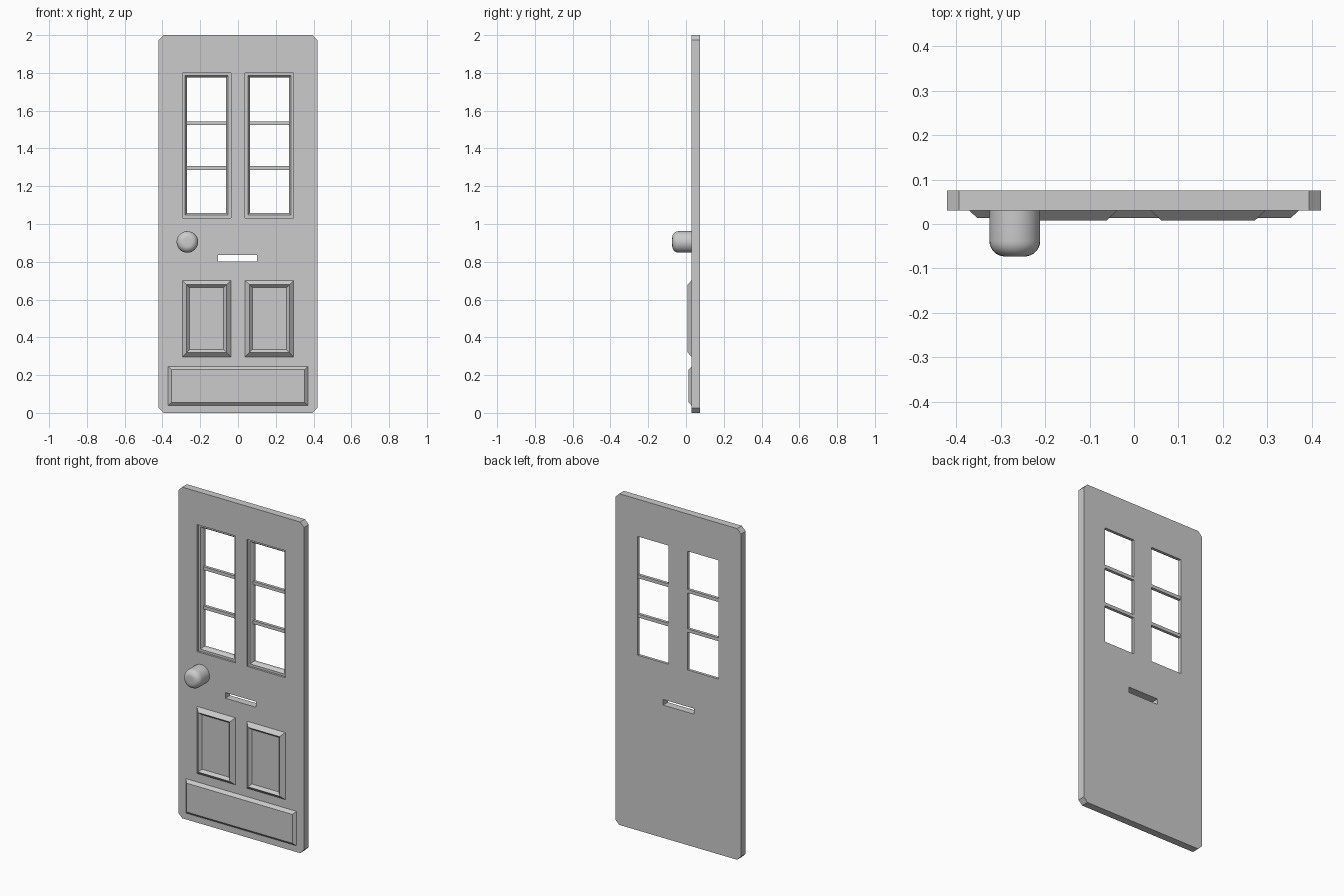
import bpy, bmesh, math

cube = bpy.data.objects.get("Cube")
if cube:
    bpy.data.objects.remove(cube, do_unlink=True)

grey = bpy.data.materials.new("door grey")
grey.use_nodes = True
COLOUR = (0.6, 0.6, 0.6, 1)
grey.diffuse_color = COLOUR
grey.node_tree.nodes["Principled BSDF"].inputs["Base Color"].default_value = COLOUR

FRONT, BACK = 0.03, 0.075


def loft(name, rings):
    """Skin closed rings of points, capping both ends."""
    bm = bmesh.new()
    loops = [[bm.verts.new(p) for p in ring] for ring in rings]
    for a, b in zip(loops, loops[1:]):
        for i in range(len(a)):
            j = (i + 1) % len(a)
            bm.faces.new((a[i], a[j], b[j], b[i]))
    bm.faces.new(loops[0])
    bm.faces.new(loops[-1])
    bmesh.ops.recalc_face_normals(bm, faces=bm.faces)
    mesh = bpy.data.meshes.new(name)
    bm.to_mesh(mesh)
    bm.free()
    obj = bpy.data.objects.new(name, mesh)
    bpy.context.collection.objects.link(obj)
    mesh.materials.append(grey)
    return obj


def stepped(name, rect, steps):
    """Rectangle (x0, x1, z0, z1) lofted through (depth y, inset) steps."""
    x0, x1, z0, z1 = rect
    return loft(name, [[(x0 + i, y, z0 + i), (x1 - i, y, z0 + i),
                        (x1 - i, y, z1 - i), (x0 + i, y, z1 - i)] for y, i in steps])


def cut(target, cutter):
    cutter.hide_render = True
    mod = target.modifiers.new("cut", 'BOOLEAN')
    mod.operation, mod.solver, mod.object = 'DIFFERENCE', 'EXACT', cutter
    bpy.context.view_layer.objects.active = target
    bpy.ops.object.modifier_apply(modifier=mod.name)
    bpy.data.objects.remove(cutter, do_unlink=True)


# Slab with clipped corners
w, h, c = 0.42, 2.0, 0.026
outline = [(-w + c, 0), (w - c, 0), (w, c), (w, h - c),
           (w - c, h), (-w + c, h), (-w, h - c), (-w, c)]
door = loft("door_slab", [[(x, y, z) for x, z in outline] for y in (FRONT, BACK)])

# Letter slot
cut(door, stepped("slot_cutter", (-0.105, 0.1, 0.802, 0.836), [(0, 0), (0.1, 0)]))

for side, sx in (("right", -1), ("left", 1)):
    x0, x1 = sorted((sx * 0.038, sx * 0.295))
    # Stepped window opening
    cut(door, stepped("window_cutter", (x0, x1, 1.033, 1.80),
                      [(0, 0), (0.042, 0), (0.042, 0.014), (0.058, 0.025), (0.1, 0.025)]))
    # Glazing bars
    for n, z in (("lower", 1.296), ("upper", 1.533)):
        stepped(f"{side}_{n}_window_bar", (x0 + 0.015, x1 - 0.015, z - 0.01, z + 0.01),
                [(0.056, 0), (BACK - 0.001, 0)])
    # Raised panel with a sunken middle
    stepped(f"{side}_panel", (x0, x1, 0.297, 0.702),
            [(0.035, 0), (FRONT, 0), (0.008, 0.023), (0.024, 0.038)])

# Kick panel
stepped("kick_panel", (-0.37, 0.37, 0.038, 0.246),
        [(0.035, 0), (FRONT, 0), (0.014, 0.017)])

# Round knob, turned from a rounded profile
r, tip, fillet, sides = 0.057, -0.073, 0.035, 32
profile = [(0.035, r)]
for k in range(9):
    a = math.pi / 2 * k / 8
    profile.append((tip + fillet * (1 - math.sin(a)), r - fillet * (1 - math.cos(a))))
knob = loft("door_knob", [[(-0.268 + q * math.cos(t), y, 0.905 + q * math.sin(t))
                           for t in (2 * math.pi * s / sides for s in range(sides))]
                          for y, q in profile])
bpy.ops.object.select_all(action='DESELECT')
knob.select_set(True)
bpy.context.view_layer.objects.active = knob
bpy.ops.object.shade_smooth_by_angle(angle=math.radians(40))
